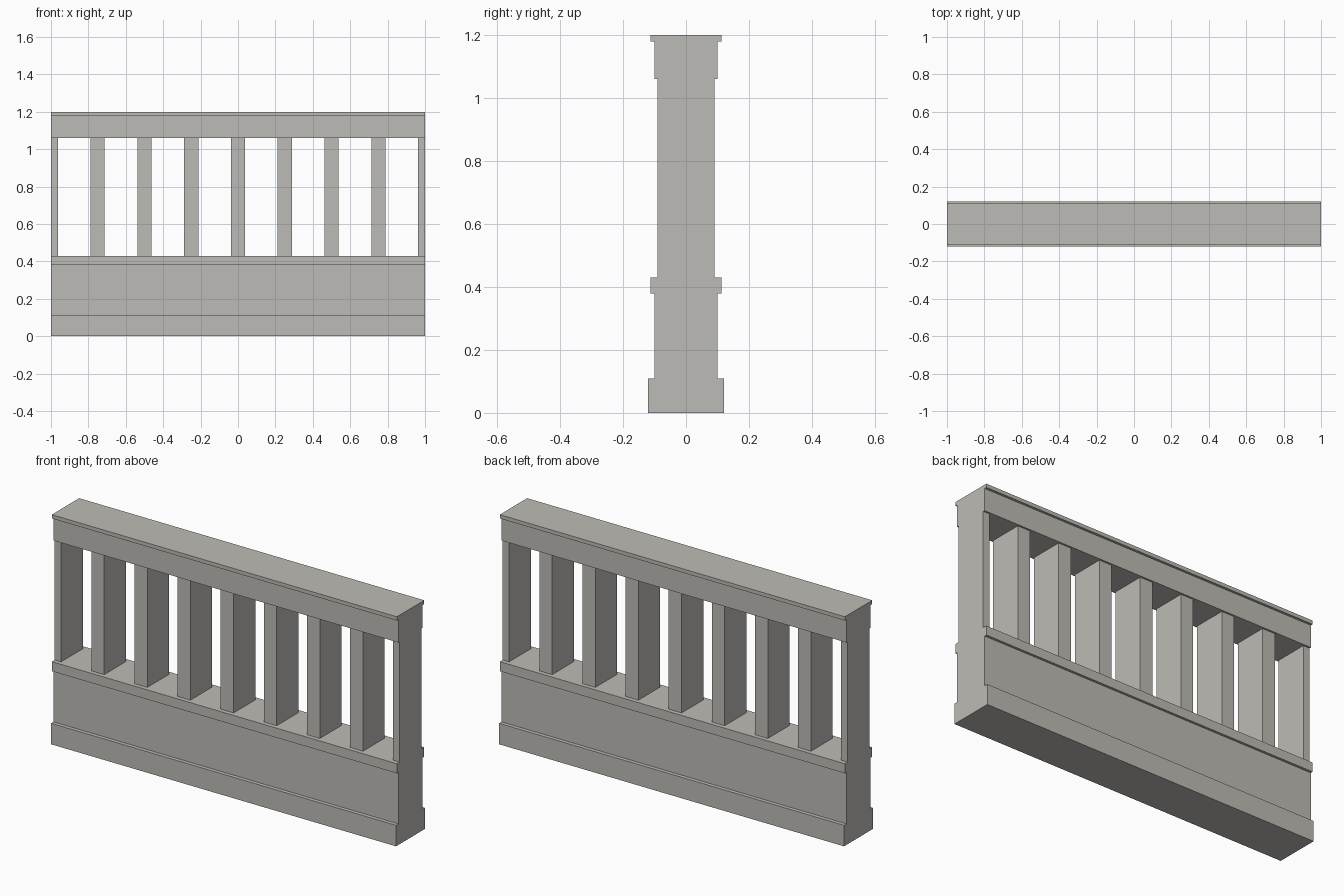
import bpy, bmesh

if "Cube" in bpy.data.objects:
    bpy.data.objects.remove(bpy.data.objects["Cube"])

LENGTH = 2.0
stone = bpy.data.materials.new("warm_grey_stone")
stone.diffuse_color = (0.51, 0.50, 0.465, 1)
stone.use_nodes = True
stone.node_tree.nodes["Principled BSDF"].inputs["Base Color"].default_value = stone.diffuse_color


def finish(name, bm):
    bmesh.ops.recalc_face_normals(bm, faces=bm.faces)
    mesh = bpy.data.meshes.new(name)
    bm.to_mesh(mesh)
    bm.free()
    mesh.materials.append(stone)
    obj = bpy.data.objects.new(name, mesh)
    bpy.context.collection.objects.link(obj)
    return obj


def extrude_profile(name, half_profile, x0, x1):
    """Mirror a (half depth, z) profile across y = 0 and extrude it along x."""
    outline = half_profile + [(-y, z) for y, z in reversed(half_profile)]
    bm = bmesh.new()
    face = bm.faces.new([bm.verts.new((x0, y, z)) for y, z in outline])
    result = bmesh.ops.extrude_face_region(bm, geom=[face], use_keep_orig=True)
    verts = [v for v in result["geom"] if isinstance(v, bmesh.types.BMVert)]
    bmesh.ops.translate(bm, verts=verts, vec=(x1 - x0, 0, 0))
    return finish(name, bm)


# Low wall: plinth, panel and ledge
extrude_profile("low_wall", [(0.12, 0), (0.12, 0.11), (0.10, 0.11), (0.10, 0.38),
                             (0.113, 0.38), (0.113, 0.43)], -LENGTH / 2, LENGTH / 2)

# Top rail with its thin cap
extrude_profile("top_rail", [(0.10, 1.06), (0.10, 1.18), (0.113, 1.18), (0.113, 1.20)],
                -LENGTH / 2, LENGTH / 2)

# Upright slats, with half-width slats at both ends
SLAT = 0.075
for i in range(9):
    x = -1 + i * 0.25
    x0, x1 = max(x - SLAT / 2, -1), min(x + SLAT / 2, 1)
    extrude_profile(f"slat_{i + 1}", [(0.09, 0.43), (0.09, 1.06)], x0, x1)
